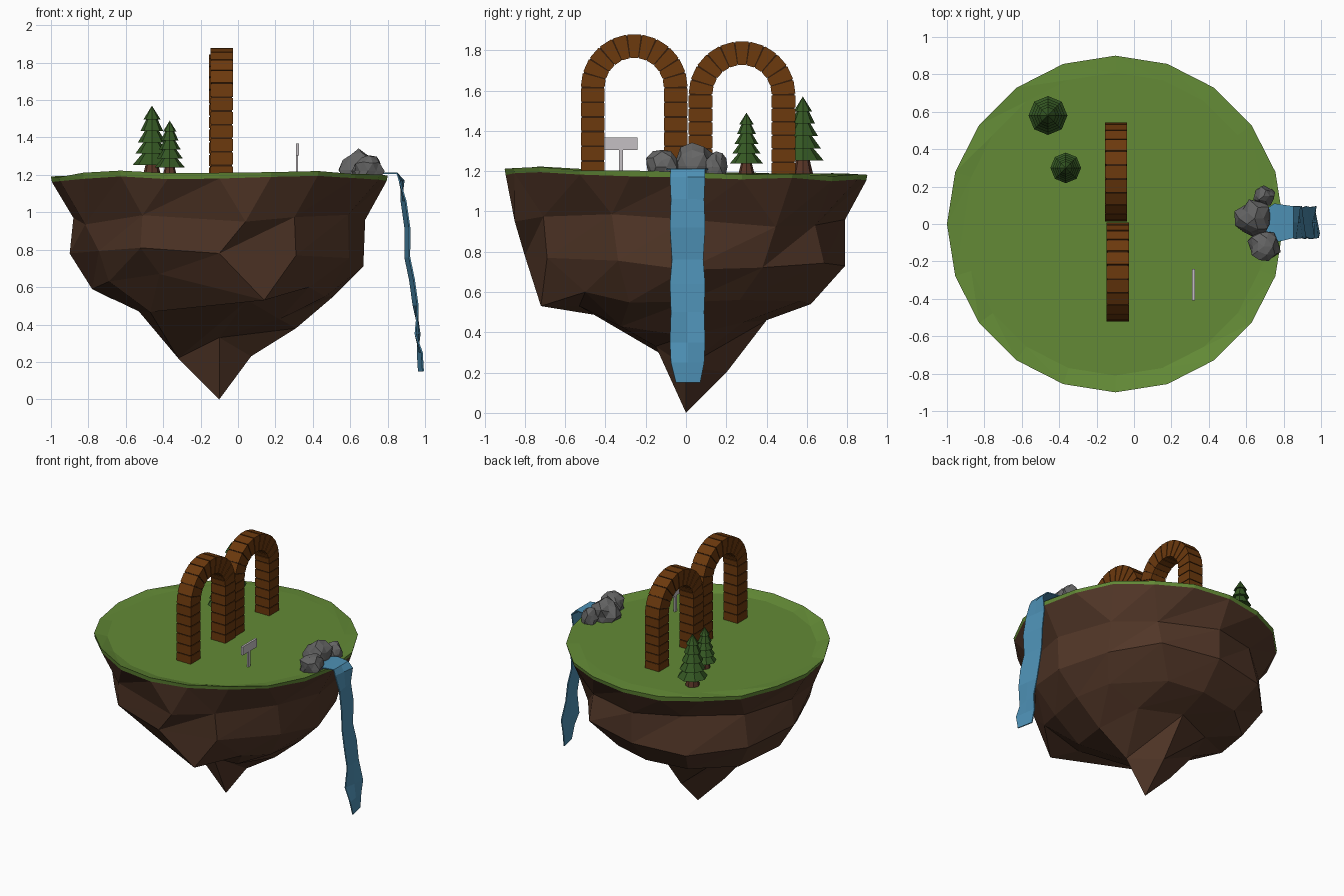
import bpy, bmesh, math, random
from mathutils import Vector, Matrix

if "Cube" in bpy.data.objects:
    bpy.data.objects.remove(bpy.data.objects["Cube"])

random.seed(7)
CX = -0.1          # island axis
GROUND = 1.187     # height of the flat grass


def mat(name, rgb):
    m = bpy.data.materials.new(name)
    m.diffuse_color = (*rgb, 1)
    m.use_nodes = True
    m.node_tree.nodes["Principled BSDF"].inputs["Base Color"].default_value = m.diffuse_color
    return m


ROCK = mat("brown_earth", (0.085, 0.038, 0.021))
GRASS = mat("grass_green", (0.125, 0.255, 0.037))
BRICK = mat("arch_brick", (0.15, 0.041, 0.004))
MORTAR = mat("dark_mortar", (0.035, 0.012, 0.003))
WATER = mat("water_blue", (0.075, 0.28, 0.46))
STONE = mat("grey_stone", (0.13, 0.13, 0.13))
LEAF = mat("pine_green", (0.035, 0.097, 0.017))
TRUNK = mat("trunk_brown", (0.1, 0.036, 0.02))
SIGN = mat("sign_pale_grey", (0.56, 0.53, 0.55))


def finish(bm, name, *mats, fix=True):
    if fix:
        bmesh.ops.recalc_face_normals(bm, faces=bm.faces)
    me = bpy.data.meshes.new(name)
    bm.to_mesh(me)
    bm.free()
    for m in mats:
        me.materials.append(m)
    ob = bpy.data.objects.new(name, me)
    bpy.context.collection.objects.link(ob)
    return ob


def box(name, m, lo, hi):
    bm = bmesh.new()
    bmesh.ops.create_cube(bm, size=1)
    for v in bm.verts:
        v.co = Vector([lo[i] + (v.co[i] + 0.5) * (hi[i] - lo[i]) for i in range(3)])
    return finish(bm, name, m)


def bridge(bm, a, b):
    """Triangles between two closed rings with any number of points."""
    n, m, i, j = len(a), len(b), 0, 0
    while i < n or j < m:
        if j >= m or (i < n and (i + 1) / n <= (j + 1) / m):
            bm.faces.new((a[i % n], b[j % m], a[(i + 1) % n]))
            i += 1
        else:
            bm.faces.new((a[i % n], b[j % m], b[(j + 1) % m]))
            j += 1


# --- island rock: (radius, z) outline in the +x, +y, -x, -y directions
OUTLINE = [
    [(.78, .96), (.77, .71), (.61, .55), (.41, .38), (.17, .23)],
    [(.79, .96), (.79, .73), (.62, .54), (.40, .46), (.20, .20)],
    [(.78, .97), (.80, .78), (.68, .59), (.43, .47), (.22, .22)],
    [(.85, .97), (.80, .78), (.72, .53), (.53, .52), (.15, .33)],
]
# crags on the front: (level, point) -> position
CRAGS = {(2, 7): (-.69, -.34, .63), (2, 8): (-.42, -.58, .67), (2, 9): (.14, -.72, .53),
         (2, 10): (.38, -.5, .6), (3, 6): (.05, -.53, .53), (0, 9): (.04, -.85, .95)}


def ring_points(level, n):
    pts = []
    for i in range(n):
        q, t = divmod(4 * i / n, 1)
        q = int(q) % 4
        w = t * t * (3 - 2 * t)
        r, z = (OUTLINE[q][level][k] * (1 - w) + OUTLINE[(q + 1) % 4][level][k] * w for k in (0, 1))
        a = 2 * math.pi * i / n
        if t > 0.01:      # roughen between the main directions
            r *= random.uniform(0.95, 1.04)
            z += random.uniform(-0.04, 0.04)
            a += random.uniform(-0.08, 0.08)
        pts.append(CRAGS.get((level, i), (CX + r * math.cos(a), r * math.sin(a), z)))
    return pts


N = 20
angles = [2 * math.pi * i / N for i in range(N)]
rim_z = [1.172 - 0.015 * math.sin(a) + random.uniform(-0.012, 0.012) for a in angles]


def rim_ring(r, zs):
    return [(CX + r * math.cos(a), r * math.sin(a), z) for a, z in zip(angles, zs)]


rim = rim_ring(0.895, rim_z)
bm = bmesh.new()
rings = [[bm.verts.new(p) for p in rim]]
for level, n in enumerate((12, 12, 12, 8, 4)):
    rings.append([bm.verts.new(p) for p in ring_points(level, n)])
for a, b in zip(rings, rings[1:]):
    bridge(bm, a, b)
tip = bm.verts.new((CX, 0, 0))
for i in range(4):
    bm.faces.new((rings[-1][i], tip, rings[-1][(i + 1) % 4]))
finish(bm, "island_rock", ROCK)

# --- grass cap: rim, rolled lip and flat middle
bm = bmesh.new()
g = [[bm.verts.new(p) for p in ring] for ring in (
    rim, rim_ring(0.9, [z + random.uniform(0.02, 0.034) for z in rim_z]),
    rim_ring(0.81, [GROUND] * N))]
for a, b in zip(g, g[1:]):
    bridge(bm, a, b)
top = bm.faces.new(g[-1])
bmesh.ops.recalc_face_normals(bm, faces=bm.faces)
if top.normal.z < 0:
    bmesh.ops.reverse_faces(bm, faces=bm.faces)
finish(bm, "grass_top", GRASS, fix=False)

# --- brick arches: blocks over a slightly inset mortar core
LEG, ARC = 6, 11


def arch(name, x, cy, top, r_out=0.265, r_in=0.147, depth=0.118, base=GROUND - 0.01):
    zc = top - r_out
    bm = bmesh.new()

    def point(t, r):
        if t <= LEG:
            return cy - r, base + (zc - base) * t / LEG
        if t >= LEG + ARC:
            return cy + r, base + (zc - base) * (2 * LEG + ARC - t) / LEG
        a = math.pi * (1 - (t - LEG) / ARC)
        return cy + r * math.cos(a), zc + r * math.sin(a)

    def block(t0, t1, inset, index):
        d = depth / 2 - inset
        loops = []
        for t in (t0, t1):
            corners = ((-d, r_in + inset), (d, r_in + inset), (d, r_out - inset), (-d, r_out - inset))
            loops.append([bm.verts.new((x + dx, *point(t, r))) for dx, r in corners])
        a, b = loops
        faces = [bm.faces.new(a), bm.faces.new(b)]
        faces += [bm.faces.new((a[i], a[(i + 1) % 4], b[(i + 1) % 4], b[i])) for i in range(4)]
        for f in faces:
            f.material_index = index

    for k in range(2 * LEG + ARC):
        block(k + 0.06, k + 0.94, 0, 0)
        block(k, k + 1, 0.004, 1)
    return finish(bm, name, BRICK, MORTAR)


arch("front_arch", -0.087, -0.257, 1.88)
arch("rear_arch", -0.096, 0.278, 1.845)


# --- pine trees: stacked eight-sided tiers on a flared trunk
def cone(bm, x, y, z, r1, r2, h, sides=8):
    bmesh.ops.create_cone(bm, cap_ends=True, segments=sides, radius1=r1, radius2=r2, depth=h,
                          matrix=Matrix.Translation((x, y, z + h / 2)))


def tree(name, x, y, r, top):
    h = top - GROUND
    bm = bmesh.new()
    cone(bm, x, y, GROUND - 0.005, r * 0.5, r * 0.3, h * 0.22)
    finish(bm, name + "_trunk", TRUNK)
    bm = bmesh.new()
    z0 = GROUND + h * 0.17
    step = (top - z0) / 5.2
    for i in range(5):
        ri = r * (1 - 0.14 * i)
        last = i == 4
        cone(bm, x, y, z0 + step * i, ri, 0 if last else ri * 0.45,
             top - z0 - step * i if last else step * 1.1)
    finish(bm, name + "_foliage", LEAF)


tree("tall_pine", -0.46, 0.58, 0.104, 1.57)
tree("short_pine", -0.365, 0.3, 0.082, 1.49)


# --- boulders round the spring
def boulder(name, centre, size):
    bm = bmesh.new()
    bmesh.ops.create_icosphere(bm, subdivisions=2, radius=1)
    for v in bm.verts:
        k = random.uniform(0.78, 1.1)
        v.co = Vector([centre[i] + v.co[i] * size[i] * k for i in range(3)])
    finish(bm, name, STONE)


boulder("large_boulder", (0.645, 0.03, 1.225), (0.105, 0.115, 0.11))
boulder("front_boulder", (0.695, -0.12, 1.22), (0.087, 0.087, 0.09))
boulder("rear_boulder", (0.695, 0.15, 1.22), (0.058, 0.058, 0.075))

# --- waterfall: (x, z, y min, y max) down a crooked ribbon
FALL = [(.68, 1.208, -.05, .06), (.75, 1.21, -.1, .11), (.85, 1.208, -.075, .095), (.875, 1.17, -.08, .095),
        (.885, 1.06, -.075, .09), (.905, .92, -.08, .095), (.905, .76, -.07, .085),
        (.93, .64, -.08, .095), (.95, .5, -.075, .09), (.96, .35, -.08, .095),
        (.972, .25, -.075, .09), (.978, .15, -.05, .07)]
bm = bmesh.new()
rows = []
for i, (x, z, y0, y1) in enumerate(FALL):
    wob = 0.012 if i > 2 else 0
    side = random.choice((-1, 1)) * wob      # the two edges swing opposite ways
    rows.append([bm.verts.new((x + side * (k - 1), y0 + (y1 - y0) * k / 2, z)) for k in range(3)])
for a, b in zip(rows, rows[1:]):
    for k in range(2):
        bm.faces.new((a[k], b[k], b[k + 1], a[k + 1]))
fall = finish(bm, "waterfall", WATER, fix=False)
sol = fall.modifiers.new("thickness", 'SOLIDIFY')
sol.thickness = 0.008
sol.offset = 0

# --- blank signboard facing the waterfall
box("sign_post", SIGN, (0.31, -0.333, GROUND - 0.01), (0.322, -0.312, 1.31))
box("sign_board", SIGN, (0.31, -0.408, 1.305), (0.326, -0.24, 1.368))
